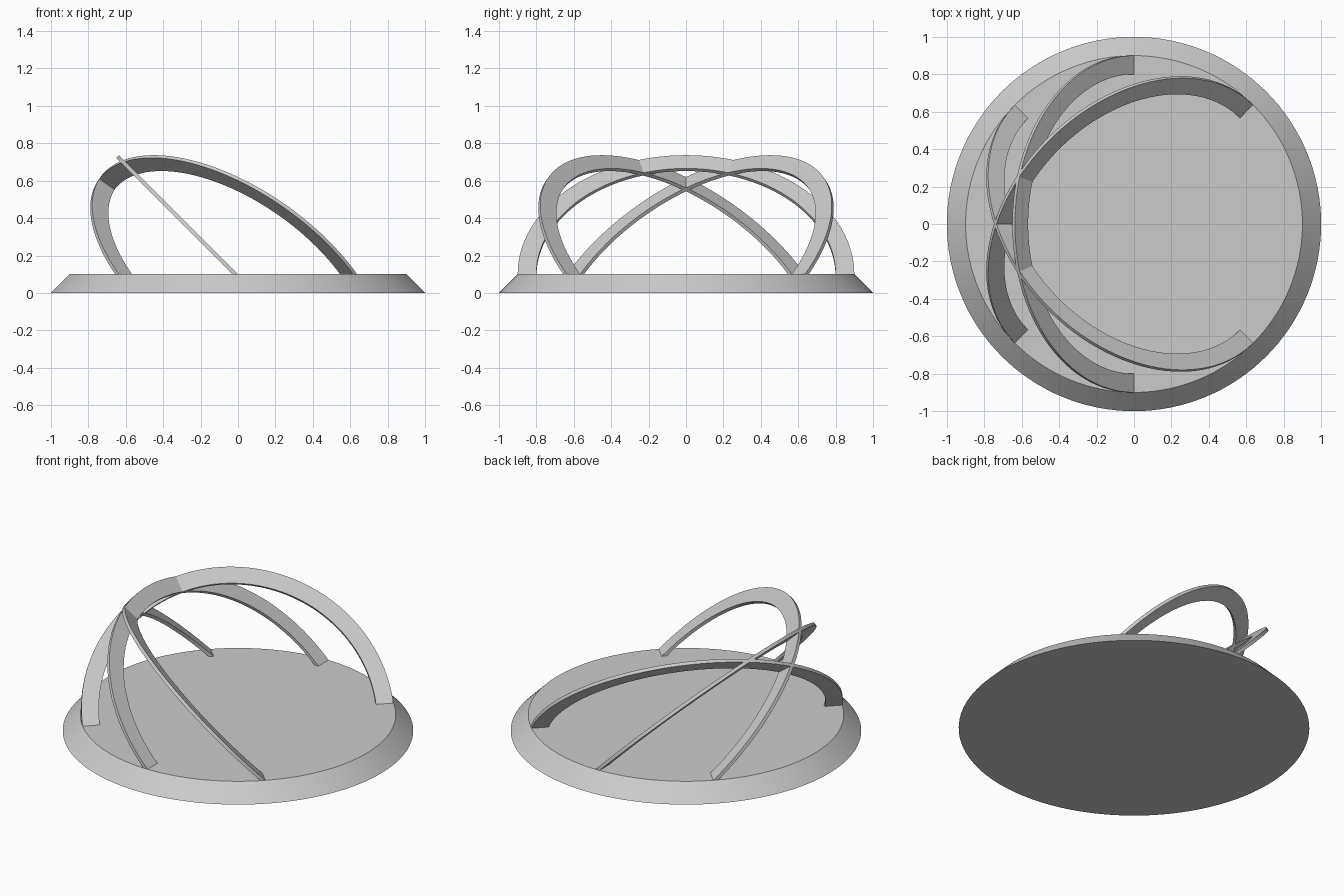
import bpy
import bmesh
from math import radians, pi
from mathutils import Matrix

default = bpy.data.objects.get("Cube")
if default:
    bpy.data.objects.remove(default)

BASE_HEIGHT = 0.1
INNER, OUTER, THICKNESS = 0.8, 0.9, 0.02

# Single grey material
grey = bpy.data.materials.new("light grey")
grey.use_nodes = True
grey.diffuse_color = (0.6, 0.6, 0.6, 1)
grey.node_tree.nodes["Principled BSDF"].inputs["Base Color"].default_value = (0.6, 0.6, 0.6, 1)


def finish(obj):
    obj.data.materials.append(grey)
    bpy.ops.object.select_all(action="DESELECT")
    obj.select_set(True)
    bpy.context.view_layer.objects.active = obj
    bpy.ops.object.shade_smooth_by_angle(angle=radians(30))


def half_ring(name, turn):
    """Flat half ring, leaning back 45 degrees and turned about z."""
    bm = bmesh.new()
    corners = [(INNER, -THICKNESS), (OUTER, -THICKNESS), (OUTER, 0), (INNER, 0)]
    section = bm.faces.new([bm.verts.new((0, r, z)) for r, z in corners])
    bmesh.ops.spin(bm, geom=[section], cent=(0, 0, 0), axis=(0, 0, 1),
                   angle=pi, steps=64, use_duplicate=False)
    bmesh.ops.recalc_face_normals(bm, faces=bm.faces)
    bm.transform(Matrix.Translation((0, 0, BASE_HEIGHT))
                 @ Matrix.Rotation(radians(turn), 4, "Z")
                 @ Matrix.Rotation(radians(45), 4, "Y"))
    mesh = bpy.data.meshes.new(name)
    bm.to_mesh(mesh)
    bm.free()
    obj = bpy.data.objects.new(name, mesh)
    bpy.context.collection.objects.link(obj)
    finish(obj)


# Round base with a sloping rim
bpy.ops.mesh.primitive_cone_add(vertices=128, radius1=1, radius2=0.9,
                                depth=BASE_HEIGHT, location=(0, 0, BASE_HEIGHT / 2))
base = bpy.context.object
base.name = "round_base"
finish(base)

# Three crossing half rings
for name, turn in (("middle_arch", 0), ("back_arch", -45), ("front_arch", 45)):
    half_ring(name, turn)
